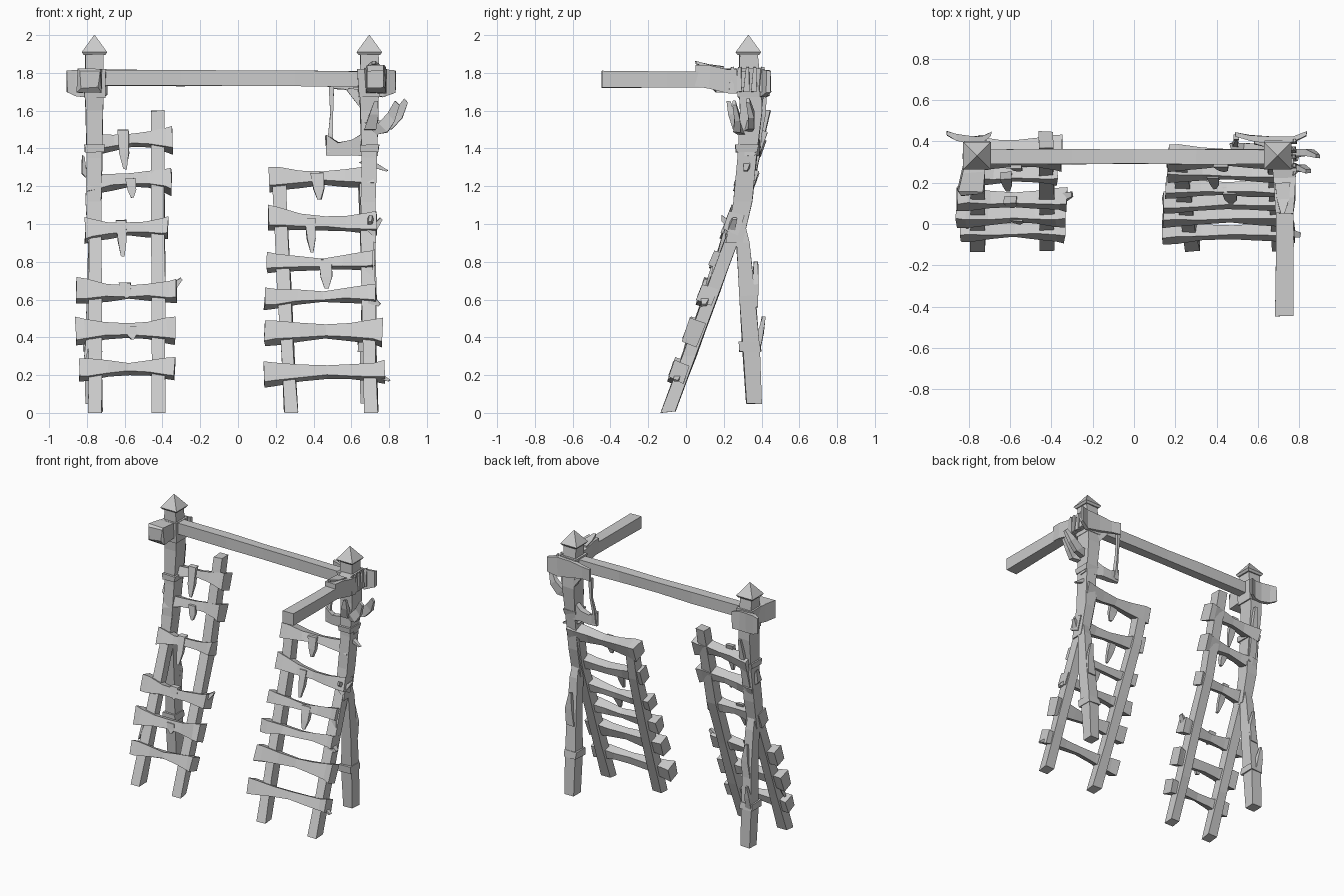
import bpy, bmesh, random
from mathutils import Vector as V

random.seed(4)
X, Y, Z = V((1, 0, 0)), V((0, 1, 0)), V((0, 0, 1))
SLOPE = 0.365
UP = V((0, SLOPE, 1)).normalized()      # along the ladder
OUT = V((0, -1, SLOPE)).normalized()    # out of the ladder face


def bar(name, stations, u=X, v=Y, jit=0.003):
    """Loft a rectangle through stations of (x, y, z, width along u, width along v)."""
    bm = bmesh.new()
    rings = []
    for x, y, z, a, b in stations:
        ring = []
        for su, sv in ((-1, -1), (1, -1), (1, 1), (-1, 1)):
            j = V([random.uniform(-jit, jit) for _ in range(3)])
            ring.append(bm.verts.new(V((x, y, z)) + u * su * a / 2 + v * sv * b / 2 + j))
        rings.append(ring)
    for r, s in zip(rings, rings[1:]):
        for i in range(4):
            bm.faces.new((r[i], r[(i + 1) % 4], s[(i + 1) % 4], s[i]))
    bm.faces.new(rings[0][::-1])
    bm.faces.new(rings[-1])
    bmesh.ops.recalc_face_normals(bm, faces=bm.faces[:])
    me = bpy.data.meshes.new(name)
    bm.to_mesh(me)
    bm.free()
    ob = bpy.data.objects.new(name, me)
    bpy.context.collection.objects.link(ob)
    return ob


def rail_y(z):
    """Ladder leans back, slightly steeper above z = 1."""
    return -0.095 + SLOPE * min(z, 1) + 0.23 * max(z - 1, 0)


def rail(name, x0, x1, top):
    """Slanted ladder rail, cut level at the floor."""
    st = []
    for i, z in enumerate((0, .3, .65, 1.0, top)):
        st.append((x0 + (x1 - x0) * z / top, rail_y(z), z, 0.066 if i % 2 else 0.072, 0.075))
    ob = bar(name, st, jit=0.004)
    for vert in ob.data.vertices:
        if vert.co.z < 0.02:
            vert.co.z = 0 if vert.co.y < -0.08 else 0.008


def rung(name, x0, x1, zl, zr, hl, hr, sag=0.0, off=0.02, thick=0.08):
    """Bow-tie shaped plank: thick ends, waisted middle."""
    st = []
    for t, k in ((0, 1), (0.09, 0.93), (0.3, 0.66), (0.52, 0.52), (0.72, 0.64), (0.92, 0.9), (1, 1.05)):
        z = zl + (zr - zl) * t - sag * 4 * t * (1 - t)
        h = (hl + (hr - hl) * t) * k
        p = V((x0 + (x1 - x0) * t, rail_y(z), z)) + OUT * off
        st.append((*p, h, thick * (0.3 + 0.7 * k)))
    bar(name, st, UP, OUT, 0.005)


def splinter(name, *pts, w=0.05, d=0.02, u=X, v=Y):
    """Torn sliver narrowing to a slanted tip."""
    n = len(pts) - 1
    bar(name, [(*p, w * (1 - 0.7 * (i / n) ** 2), d * (1 - 0.5 * i / n)) for i, p in enumerate(pts)], u, v)


# Ladder rails
rail("left_ladder_outer_rail", -0.755, -0.76, 1.22)
rail("left_ladder_inner_rail", -0.42, -0.425, 1.6)
rail("right_ladder_outer_rail", 0.705, 0.675, 1.22)
rail("right_ladder_inner_rail", 0.28, 0.215, 1.26)

# Ladder rungs: x range, end heights, end depths, sag
left = [(-.84, -.335, .22, .225, .10, .10, -.005), (-.86, -.335, .425, .43, .125, .12, .0),
        (-.855, -.325, .64, .64, .12, .105, .01), (-.81, -.37, .96, .975, .115, .09, .005),
        (-.80, -.35, 1.20, 1.225, .085, .115, -.015), (-.785, -.35, 1.41, 1.445, .09, .115, -.012)]
right = [(.14, .775, .195, .21, .11, .09, -.005), (.14, .765, .415, .42, .11, .125, -.005),
         (.14, .73, .595, .62, .095, .085, .0), (.155, .715, .79, .80, .085, .085, .012),
         (.16, .735, 1.03, 1.00, .115, .10, .02), (.165, .72, 1.235, 1.245, .11, .10, .0)]
for side, rows in (("left", left), ("right", right)):
    for i, r in enumerate(rows):
        high = r[2] > 1.1
        rung(f"{side}_rung_{i + 1}", *r, off=0.005 if high else 0.02, thick=0.10 if high else 0.085)

# Splinters hanging off the rungs
for x, z0, z1, w in ((-.61, 1.5, 1.29, .06), (-.57, 1.24, 1.14, .05), (-.62, 1.02, .83, .055),
                     (-.6, .69, .61, .06), (-.57, .46, .39, .06), (.42, 1.27, 1.13, .07),
                     (.38, 1.03, .85, .055), (.46, .81, .66, .07)):
    zm = z0 + (z1 - z0) * 0.6
    splinter("rung_splinter", *[(x + dx, rail_y(z) - 0.04, z) for dx, z in ((0, z0), (.008, zm), (.01, z1))],
             w=w, d=0.035)
# Splinters at the rung ends
for a, b in (((-.36, .65), (-.30, .71)), ((-.81, 1.25), (-.82, 1.36)), ((-.79, .40), (-.81, .29)),
             ((.70, .22), (.80, .17)), ((.70, .60), (.75, .57)), ((.70, .95), (.76, 1.03)),
             ((.69, .78), (.72, .69)), ((.66, 1.34), (.79, 1.28))):
    splinter("end_splinter", (a[0], rail_y(a[1]) - .02, a[1]), (b[0], rail_y(b[1]) - .02, b[1]),
             w=0.05, d=0.05, u=(X + Z).normalized() if b[1] < a[1] else (X - Z).normalized())

# Posts, back legs, caps
for side, x in (("left", -0.76), ("right", 0.695)):
    bar(f"{side}_post", [(x, .255, .9, .07, .09), (x - .005, .30, 1.12, .08, .10),
                         (x, .325, 1.35, .085, .10), (x, .345, 1.6, .095, .115),
                         (x, .34, 1.72, .10, .12), (x, .33, 1.9, .095, .095)])
    bar(f"{side}_back_leg", [(x - .01, .36, .05, .075, .08), (x - .01, .345, .34, .085, .09),
                             (x, .325, .62, .075, .085), (x, .30, .90, .065, .07),
                             (x, .28, 1.02, .05, .05)])
    bar(f"{side}_leg_collar", [(x - .01, .34, .325, .10, .115), (x - .01, .335, .375, .10, .11)])
    bar(f"{side}_post_collar", [(x, .34, 1.67, .11, .13), (x, .335, 1.82, .125, .14)])
    bar(f"{side}_post_cap", [(x, .33, 1.895, .115, .115), (x, .33, 1.91, .135, .135),
                             (x, .33, 2.0, .004, .004)], jit=0)
    splinter(f"{side}_leg_splinter", (x, .36, .56), (x + .01, .367, .68), (x, .37, .80), w=.06, d=.04)
    bar(f"{side}_post_band", [(x, .32, 1.38, .10, .115), (x, .325, 1.42, .105, .125)])
splinter("left_leg_low_splinter", (-.79, .37, .33), (-.79, .395, .42), (-.79, .413, .51), w=.05, d=.04)
splinter("left_post_back_splinter", (-.76, .34, 1.2), (-.75, .38, 1.4), (-.74, .42, 1.6), w=.06, d=.04)

# Main cross beam
bar("cross_beam", [(-.76, .325, 1.775, .085, .07), (-.3, .325, 1.773, .085, .072),
                   (0, .325, 1.772, .078, .066), (.3, .325, 1.77, .082, .072),
                   (.70, .325, 1.765, .085, .07)], Z, Y, .002)

# Forward beam with a torn sleeve at the right post
bar("forward_beam", [(.725, -.445, 1.765, .09, .09), (.73, -.1, 1.765, .085, .088),
                     (.73, .33, 1.765, .08, .085)], X, Z, .002)
bar("forward_beam_sleeve", [(.73, .05, 1.785, .085, .105), (.73, .13, 1.775, .095, .12),
                            (.73, .22, 1.76, .105, .125), (.73, .27, 1.76, .115, .13)], X, Z, .006)
splinter("sleeve_splinter", (.72, .2, 1.82), (.72, .12, 1.835), (.72, .05, 1.855), w=.07, d=.03, v=Z)
for i in range(5):
    y = .24 + .04 * i
    splinter("sleeve_tooth", (.765, y, 1.7), (.775, y + .005, 1.83), w=.04, d=.03)
# Broken stub at the left post
bar("left_stub", [(-.785, .14, 1.765, .10, .09), (-.79, .16, 1.76, .125, .12),
                  (-.775, .25, 1.76, .11, .12), (-.765, .33, 1.76, .10, .11)], X, Z, .007)

# Bowed boards nailed behind the posts
bar("left_back_board", [(-.905, .44, 1.755, .115, .022), (-.86, .42, 1.745, .14, .03),
                        (-.79, .405, 1.74, .14, .035), (-.735, .41, 1.74, .14, .03),
                        (-.69, .437, 1.745, .125, .02)], Z, Y)
bar("right_back_board", [(.49, .435, 1.76, .085, .02), (.56, .415, 1.757, .09, .028),
                         (.66, .405, 1.75, .12, .035), (.77, .41, 1.745, .145, .03),
                         (.835, .437, 1.755, .115, .02)], Z, Y)

# Torn bracket hanging below the right back board
bar("bracket_strip", [(.495, .42, 1.73, .025, .02), (.495, .41, 1.58, .014, .02),
                      (.488, .39, 1.48, .022, .025), (.49, .38, 1.38, .04, .03)])
bar("bracket_foot", [(.465, .38, 1.415, .11, .025), (.53, .375, 1.395, .07, .035),
                     (.60, .365, 1.405, .075, .04), (.65, .355, 1.42, .11, .05),
                     (.74, .34, 1.41, .10, .06)], Z, Y, .005)
bar("bracket_root", [(.58, .40, 1.71, .02, .025), (.65, .385, 1.66, .10, .03),
                     (.70, .37, 1.62, .14, .04)], Z, Y)

# Splintered branches on the outside of the right post
for dy, dz, s in ((.0, .0, 1.0), (-.075, -.015, .75)):
    bar("post_branch", [(.70, .33 + dy / 2, 1.52 + dz, .09, .04),
                        (.70 + .09 * s, .345 + dy, 1.525 + dz, .07, .035),
                        (.70 + .15 * s, .345 + dy, 1.58 + dz, .055, .03),
                        (.70 + .19 * s, .33 + dy, 1.655 + dz, .03, .02)],
        (Z - X).normalized(), Y)
splinter("post_front_splinter", (.70, .27, 1.5), (.72, .24, 1.58), (.73, .225, 1.65), w=.06, d=.04)
splinter("rail_joint_splinter", (.69, .30, .93), (.70, .25, .98), (.70, .19, 1.03), w=.06, d=.06, v=Z)
